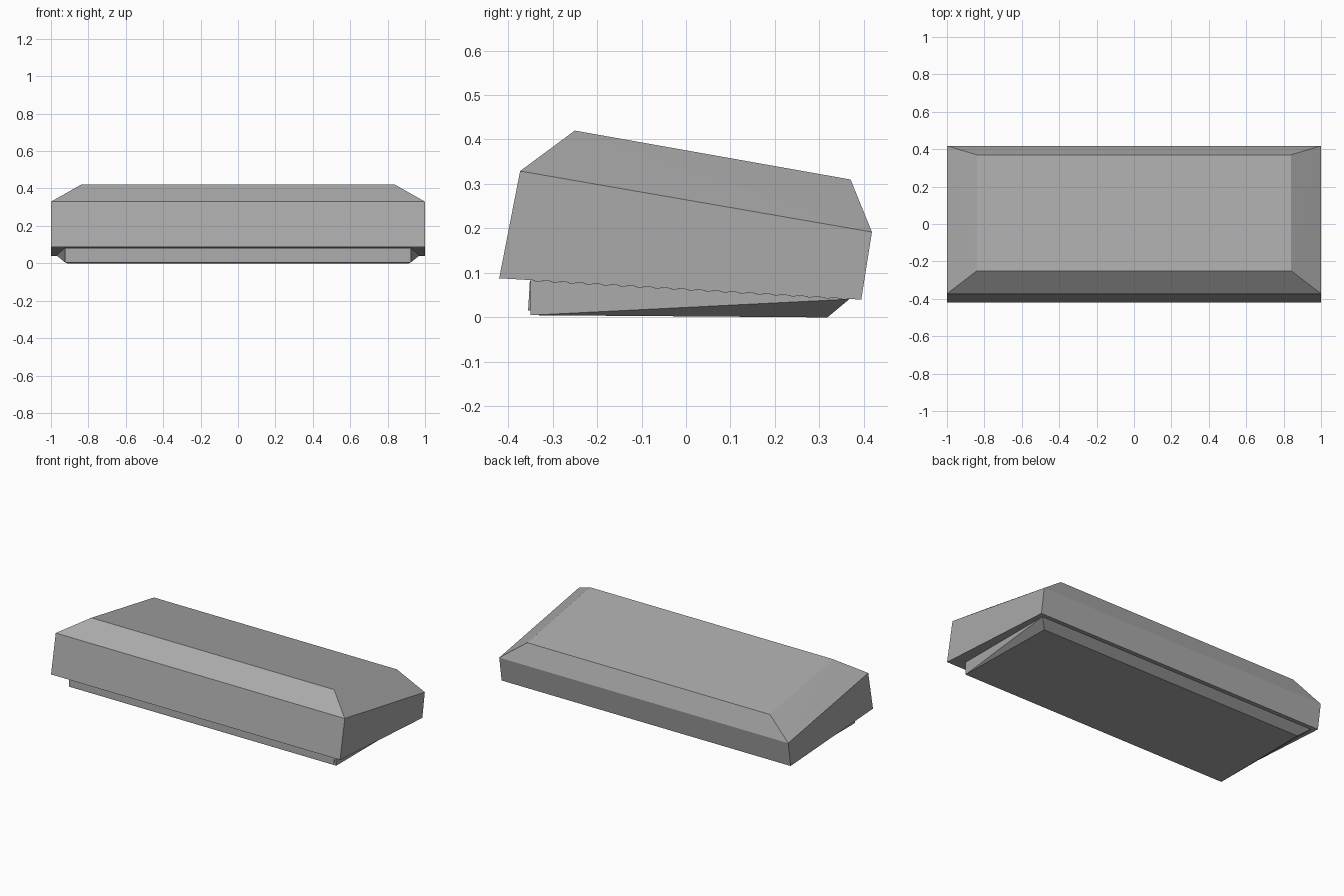
import bpy
import bmesh

cube = bpy.data.objects.get("Cube")
if cube:
    bpy.data.objects.remove(cube, do_unlink=True)

# Single flat grey
grey = bpy.data.materials.new("plain_grey")
grey.use_nodes = True
colour = (0.4, 0.4, 0.4, 1)
grey.diffuse_color = colour
grey.node_tree.nodes["Principled BSDF"].inputs["Base Color"].default_value = colour


def solid(name, half_points):
    """Flat-faced convex solid from points mirrored across x."""
    bm = bmesh.new()
    for x, y, z in half_points:
        for side in (-1, 1):
            bm.verts.new((side * x, y, z))
    res = bmesh.ops.convex_hull(bm, input=bm.verts[:])
    loose = [v for v in bm.verts if not v.link_faces]
    bmesh.ops.delete(bm, geom=loose, context='VERTS')
    bmesh.ops.dissolve_limit(bm, angle_limit=0.01, verts=bm.verts[:], edges=bm.edges[:])
    bmesh.ops.recalc_face_normals(bm, faces=bm.faces[:])
    mesh = bpy.data.meshes.new(name)
    bm.to_mesh(mesh)
    bm.free()
    mesh.materials.append(grey)
    obj = bpy.data.objects.new(name, mesh)
    bpy.context.collection.objects.link(obj)
    return obj


# Tilted main housing: underside, rim and bevelled top
solid("housing", [
    (1, -0.42, 0.088), (1, 0.394, 0.04),
    (1, -0.373, 0.329), (1, 0.418, 0.192),
    (0.84, -0.25, 0.42), (0.84, 0.37, 0.31),
])

# Base tray, its sides flaring outward toward the back
solid("base_tray", [
    (0.925, -0.35, 0.005), (0.925, -0.35, 0.083),
    (0.93, -0.065, 0.066), (0.925, 0.305, 0.008),
    (0.915, 0.318, 0.0), (0.97, 0.367, 0.041),
])

# Thin panel on the front of the tray
solid("front_panel", [
    (0.91, -0.355, 0.016), (0.92, -0.351, 0.083),
    (0.91, -0.349, 0.016), (0.92, -0.349, 0.083),
])
